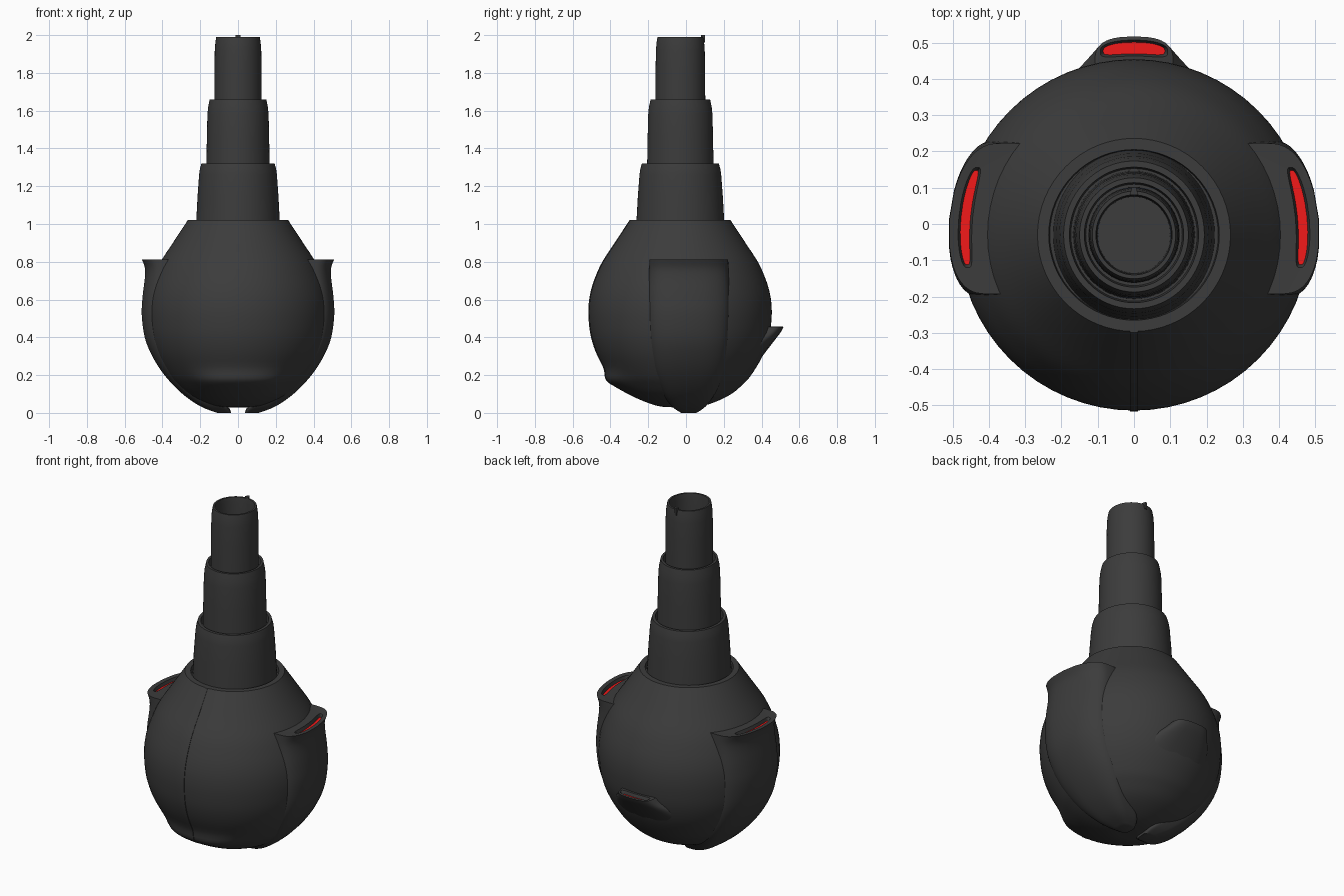
import bpy, bmesh, math
from mathutils import Vector

if "Cube" in bpy.data.objects:
    bpy.data.objects.remove(bpy.data.objects["Cube"])

AXIS_Y = -0.03
SIDES = 64


def material(name, color):
    m = bpy.data.materials.new(name)
    m.diffuse_color = color
    m.use_nodes = True
    m.node_tree.nodes["Principled BSDF"].inputs["Base Color"].default_value = m.diffuse_color
    return m


DARK = material("dark_shell", (0.045, 0.045, 0.045, 1))
RED = material("red_glow", (0.9, 0.01, 0.01, 1))


def spline(pts, n=4):
    """Catmull-Rom refinement of a list of tuples."""
    v = [Vector(p) for p in pts]
    out = []
    for i in range(len(v) - 1):
        a, b, c, d = v[max(i - 1, 0)], v[i], v[i + 1], v[min(i + 2, len(v) - 1)]
        for k in range(n):
            t = k / n
            out.append(0.5 * (2 * b + (c - a) * t + (2 * a - 5 * b + 4 * c - d) * t * t
                              + (3 * b - a - 3 * c + d) * t ** 3))
    return out + [v[-1]]


def loft(name, rings, red_cap=False, angle=35):
    """Skin closed rings of equal length and cap both ends."""
    bm = bmesh.new()
    rows = [[bm.verts.new(p) for p in r] for r in rings]
    n = len(rows[0])
    for a, b in zip(rows, rows[1:]):
        for i in range(n):
            j = (i + 1) % n
            bm.faces.new((a[i], a[j], b[j], b[i]))
    bm.faces.new(rows[0][::-1])
    cap = bm.faces.new(rows[-1])
    if red_cap:
        cap.material_index = 1
    bmesh.ops.recalc_face_normals(bm, faces=bm.faces)
    me = bpy.data.meshes.new(name)
    bm.to_mesh(me)
    bm.free()
    me.materials.append(DARK)
    me.materials.append(RED)
    ob = bpy.data.objects.new(name, me)
    bpy.context.collection.objects.link(ob)
    bpy.ops.object.select_all(action='DESELECT')
    ob.select_set(True)
    bpy.context.view_layer.objects.active = ob
    bpy.ops.object.shade_smooth_by_angle(angle=math.radians(angle))
    return ob


# bulb body: revolved profile with a swelling chin at the lower front
def chin(z, a):
    return 0.038 * math.exp(-((z - 0.165) / 0.05) ** 2) * math.exp(-(a / 0.65) ** 4)


def body_ring(r, z):
    ring = []
    for i in range(SIDES):
        a = 2 * math.pi * i / SIDES - math.pi
        q = r + (chin(z, a) if r > 0.22 else 0)
        ring.append((q * math.sin(a), AXIS_Y - q * math.cos(a), z))
    return ring


profile = spline([(0.002, 0.03), (0.1, 0.033), (0.19, 0.06), (0.27, 0.1), (0.33, 0.15),
                  (0.375, 0.2), (0.435, 0.3), (0.47, 0.4), (0.483, 0.5), (0.482, 0.58),
                  (0.47, 0.65), (0.447, 0.72), (0.41, 0.8), (0.345, 0.9), (0.266, 1.02)])
loft("body", [body_ring(r, z) for r, z in profile]
     + [body_ring(0.235, 1.02), body_ring(0.232, 0.99), body_ring(0.15, 0.99)])

# raised seam down the front
seam = []
for r, z in profile:
    if z > 0.15:
        y = AXIS_Y - r - chin(z, 0)
        seam.append([(-0.011, y - 0.003, z), (0.011, y - 0.003, z),
                     (0.011, y + 0.02, z), (-0.011, y + 0.02, z)])
loft("front_seam", seam)


# telescoping neck sections
def tube(name, prof):
    loft(name, [[(r * math.sin(2 * math.pi * i / SIDES),
                  AXIS_Y - 1.05 * r * math.cos(2 * math.pi * i / SIDES), z)
                 for i in range(SIDES)] for r, z in prof])


tube("neck_lower", [(0.223, 0.98), (0.214, 1.15), (0.206, 1.26), (0.202, 1.29), (0.194, 1.32),
                    (0.178, 1.32), (0.174, 1.28), (0.1, 1.28)])
tube("neck_middle", [(0.168, 1.27), (0.165, 1.45), (0.162, 1.58), (0.158, 1.62), (0.15, 1.66),
                     (0.137, 1.66), (0.133, 1.62), (0.08, 1.62)])
tube("neck_upper", [(0.126, 1.61), (0.125, 1.8), (0.123, 1.92), (0.12, 1.96), (0.115, 1.99),
                    (0.105, 1.99), (0.102, 1.96), (0.1, 1.75)])
loft("rim_nub", [[(-0.012, 0.08, z), (0.012, 0.08, z), (0.006, 0.1, z), (-0.006, 0.1, z)]
                 for z in (1.96, 2.0)])


# vent scoops: stations are (outer distance, height, half width, half depth)
def scoop(name, out, side, stations, slot, mid, bend, bend_mid):
    out, side = Vector(out), Vector(side)

    def section(centre, z, hw, hd, power, shift):
        ring = []
        for i in range(48):
            a = 2 * math.pi * i / 48
            c, s = math.cos(a), math.sin(a)
            u = shift + hw * math.copysign(abs(c) ** power, c)
            v = centre + hd * math.copysign(abs(s) ** power, s)
            v -= bend * (u - bend_mid) ** 2
            ring.append(out * v + side * u + Vector((0, 0, z)))
        return ring

    rings = [section(o - d, z, w, d, 0.5, mid) for o, z, w, d in spline(stations)]
    centre, z, hw, hd, shift = slot
    rings.append(section(centre, z, hw + 0.008, hd + 0.006, 0.6, shift))
    rings.append(section(centre, z - 0.018, hw, hd, 0.6, shift))
    loft(name, rings, red_cap=True)


side_stations = [(0.11, 0.0, 0.04, 0.035), (0.2, 0.035, 0.09, 0.07), (0.3, 0.105, 0.14, 0.08),
                 (0.39, 0.2, 0.18, 0.08), (0.455, 0.3, 0.2, 0.08), (0.495, 0.4, 0.21, 0.08),
                 (0.511, 0.52, 0.215, 0.08), (0.506, 0.62, 0.215, 0.08),
                 (0.494, 0.72, 0.212, 0.09), (0.495, 0.77, 0.21, 0.095),
                 (0.51, 0.812, 0.208, 0.1)]
for label, sx in (("right", 1), ("left", -1)):
    scoop(label + "_vent", (sx, 0, 0), (0, 1, 0), side_stations,
          (0.466, 0.81, 0.13, 0.013, 0.018), 0.015, 1.0, -0.03)

scoop("back_vent", (0, 1, 0), (1, 0, 0),
      [(0.32, 0.18, 0.2, 0.1), (0.405, 0.3, 0.24, 0.1), (0.462, 0.375, 0.19, 0.1),
       (0.5, 0.425, 0.135, 0.09), (0.517, 0.455, 0.108, 0.07)],
      (0.485, 0.458, 0.085, 0.016, 0), 0, 1.2, 0)
